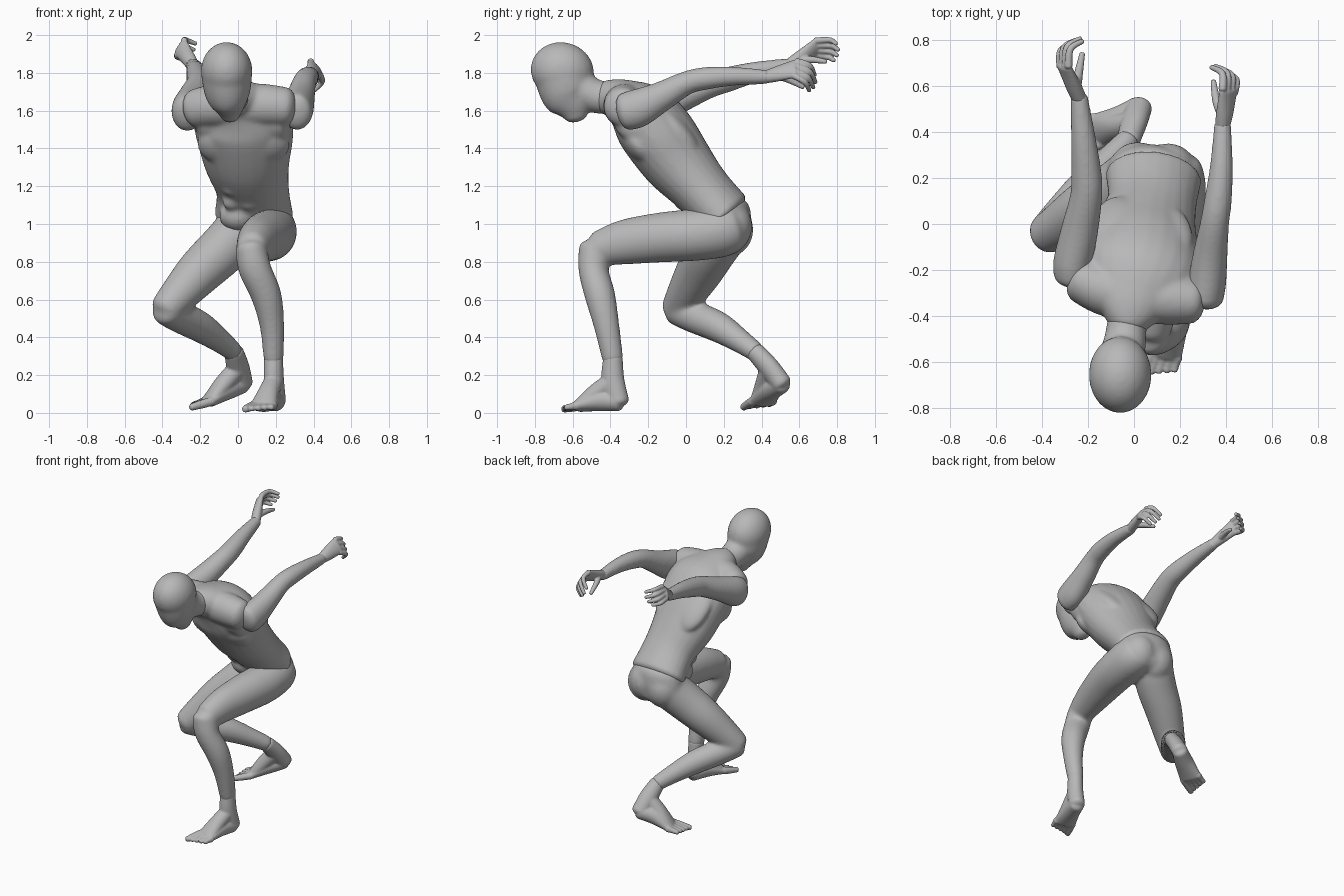
import bpy, bmesh, math
from mathutils import Vector, Matrix, Euler

cube = bpy.data.objects.get("Cube")
if cube:
    bpy.data.objects.remove(cube)

grey = bpy.data.materials.new("plain_grey")
grey.use_nodes = True
colour = (0.48, 0.48, 0.48, 1)
grey.diffuse_color = colour
grey.node_tree.nodes["Principled BSDF"].inputs["Base Color"].default_value = colour

SIDE = (1, -0.2, 0)
SEGS, STEPS = 24, 5


def spline(points):
    """Smoothly resample rows of (x, y, z, half width, half depth)."""
    rows = [Vector(p if len(p) == 5 else (*p, p[3])) for p in points]
    out = []
    for i in range(len(rows) - 1):
        a, b, c, d = (rows[min(max(i + k, 0), len(rows) - 1)] for k in (-1, 0, 1, 2))
        for s in range(STEPS):
            t = s / STEPS
            out.append(b + (c - a) * (t / 2) + (a * 2 - b * 5 + c * 4 - d) * (t * t / 2)
                       + (b * 3 - a - c * 3 + d) * (t ** 3 / 2))
    return out + [rows[-1]]


def loft(bm, points, side=SIDE, cap=0.6):
    """Skin elliptical rings along a path and round off both ends."""
    rows = spline(points)
    rings = []
    for i, row in enumerate(rows):
        along = (rows[min(i + 1, len(rows) - 1)].xyz - rows[max(i - 1, 0)].xyz).normalized()
        wide = Vector(side)
        wide = (wide - along * wide.dot(along)).normalized()
        rings.append((row.xyz, wide, along.cross(wide), row[3], row[4], along))

    def rounded(ring, sign):
        p, w, d, hw, hd, along = ring
        return [(p + along * sign * k * cap * min(hw, hd), w, d,
                 hw * math.sqrt(1 - k * k), hd * math.sqrt(1 - k * k), along)
                for k in (0.4, 0.75, 0.95)]

    rings = rounded(rings[0], -1)[::-1] + rings + rounded(rings[-1], 1)
    loops = []
    for p, w, d, hw, hd, _ in rings:
        angles = [math.tau * k / SEGS for k in range(SEGS)]
        loops.append([bm.verts.new(p + w * hw * math.cos(a) + d * hd * math.sin(a)) for a in angles])
    for lo, hi in zip(loops, loops[1:]):
        for k in range(SEGS):
            n = (k + 1) % SEGS
            bm.faces.new((lo[k], lo[n], hi[n], hi[k]))
    bm.faces.new(loops[0][::-1])
    bm.faces.new(loops[-1])


def blob(bm, centre, radii, tilt=0):
    matrix = Matrix.LocRotScale(Vector(centre), Euler((math.radians(tilt), 0, 0)), Vector(radii))
    bmesh.ops.create_uvsphere(bm, u_segments=24, v_segments=16, radius=1, matrix=matrix)


def finish(name, bm, voxel=0.01, smooth=8):
    """Fuse the overlapping forms into one smooth skin."""
    bmesh.ops.recalc_face_normals(bm, faces=bm.faces)
    mesh = bpy.data.meshes.new(name)
    bm.to_mesh(mesh)
    bm.free()
    mesh.materials.append(grey)
    obj = bpy.data.objects.new(name, mesh)
    bpy.context.collection.objects.link(obj)
    fuse = obj.modifiers.new("fuse", "REMESH")
    fuse.mode, fuse.voxel_size, fuse.use_smooth_shade = "VOXEL", voxel, True
    soft = obj.modifiers.new("soften", "SMOOTH")
    soft.factor, soft.iterations = 0.5, smooth


# Head and neck
bm = bmesh.new()
blob(bm, (-.06, -.655, 1.81), (.137, .169, .152), -15)
loft(bm, [(-.06, -.65, 1.79, .135, .155), (-.055, -.625, 1.69, .12, .143),
          (-.045, -.595, 1.62, .083, .108), (-.04, -.582, 1.568, .05, .062)], (1, 0, 0))
loft(bm, [(-.03, -.43, 1.668, .088), (-.037, -.49, 1.68, .09), (-.05, -.57, 1.72, .1)])
finish("head", bm, smooth=16)

# Torso: trunk, shoulders, upper chest, back, chest and stomach muscles
bm = bmesh.new()
loft(bm, [(.085, .205, 1.05, .21, .147), (.077, .085, 1.18, .195, .154),
          (.047, -.045, 1.33, .23, .184), (.035, -.145, 1.47, .26, .194),
          (.02, -.235, 1.58, .258, .178), (-.01, -.345, 1.655, .17, .116),
          (-.03, -.44, 1.672, .09, .088)], cap=.3)
loft(bm, [(.25, -.335, 1.62, .105, .1), (.12, -.325, 1.628, .115, .112),
          (-.1, -.295, 1.628, .115, .112), (-.225, -.245, 1.61, .105, .1)], (0, 0, 1))
loft(bm, [(.225, -.265, 1.53, .1, .13), (.03, -.235, 1.53, .11, .15),
          (-.165, -.195, 1.53, .1, .13)], (0, .5, .86))
blob(bm, (.0, .085, 1.045), (.1, .09, .085))
for s in (-1, 1):
    blob(bm, (.03 + s * .105, -.235 - s * .02, 1.425), (.14, .07, .125), 35)
    blob(bm, (.035 + s * .1, -.04 - s * .02, 1.51), (.12, .06, .2), 42)
    for k in range(3):
        blob(bm, (.015 + s * .045, -.165 + k * .075 - s * .01, 1.262 - k * .075),
             (.052, .034, .046), 38)
finish("torso", bm, smooth=14)

# Hips and both legs
bm = bmesh.new()
loft(bm, [(.085, .2, 1.07, .196, .138), (.085, .21, .98, .205, .137), (.085, .22, .92, .17, .12)])
blob(bm, (.15, .225, .98), (.125, .125, .14), -15)
blob(bm, (.015, .235, .97), (.125, .122, .14))
loft(bm, [(.17, .235, .98, .13, .135), (.172, .17, .962, .14, .142), (.167, .04, .942, .136, .138),
          (.14, -.12, .93, .127, .133), (.1, -.32, .905, .105, .12),
          (.075, -.46, .87, .086, .095)])
loft(bm, [(.07, -.475, .865, .085, .095), (.09, -.49, .76, .087, .08),
          (.15, -.455, .62, .081, .081), (.18, -.42, .46, .065, .068),
          (.188, -.388, .285, .053, .057)])
loft(bm, [(.01, .215, .985, .13), (-.02, .18, .93, .136), (-.09, .13, .855, .134),
          (-.2, .07, .75, .124), (-.31, .0, .63, .103), (-.38, -.045, .55, .087)])
loft(bm, [(-.38, -.045, .548, .085), (-.31, .04, .51, .086), (-.2, .17, .455, .082),
          (-.1, .28, .385, .065), (-.025, .365, .325, .053)])
finish("legs", bm, smooth=20)

# Arms
arms = {
    "left_arm": [(.31, -.32, 1.595, .1, .08), (.318, -.25, 1.615, .102, .083),
                 (.332, -.13, 1.675, .08, .075), (.35, .0, 1.745, .063), (.365, .1, 1.77, .06),
                 (.38, .25, 1.782, .05), (.385, .43, 1.778, .037)],
    "right_arm": [(-.27, -.22, 1.585, .1, .08), (-.265, -.16, 1.61, .1, .085),
                  (-.237, -.03, 1.67, .081), (-.208, .12, 1.735, .07), (-.207, .22, 1.765, .066),
                  (-.22, .37, 1.805, .054), (-.238, .55, 1.84, .038)],
}
for name, path in arms.items():
    bm = bmesh.new()
    loft(bm, path, (0, 0, 1))
    finish(name, bm)


def hand(name, wrist, index, little, bend, tip, thumb):
    """Palm, four bent fingers and a thumb."""
    bm = bmesh.new()
    wrist, index, little = Vector(wrist), Vector(index), Vector(little)
    bend, tip = Vector(bend), Vector(tip)
    across, knuckles = index - little, (index + little) / 2
    half = across.length / 2
    loft(bm, [(*wrist, .034, .032), (*wrist.lerp(knuckles, .4), half, .032),
              (*knuckles, half * 1.25, .022)], across)
    for k in range(4):
        base = index.lerp(little, k / 3)
        fan = across * (.12 - .08 * k)
        reach = (.95, 1.05, 1, .85)[k]
        loft(bm, [(*base, .018), (*(base + (bend + fan) * reach), .015),
                  (*(base + (tip + fan) * reach), .0115)], across)
    loft(bm, [(*wrist.lerp(knuckles, .25), .024), (*thumb[0], .019), (*thumb[1], .0125)], across)
    finish(name, bm, .005, 3)


hand("left_hand", (.385, .425, 1.778), (.385, .585, 1.86), (.435, .57, 1.785),
     (.005, .07, -.03), (-.045, .1, -.085), [(.36, .53, 1.77), (.345, .62, 1.725)])
hand("right_hand", (-.238, .545, 1.84), (-.285, .685, 1.97), (-.32, .685, 1.895),
     (.005, .08, -.005), (.06, .115, -.025), [(-.24, .66, 1.87), (-.225, .74, 1.86)])


def foot(name, ankle, hock, heel, ball, toe, inner):
    """Ankle, heel, instep and five toes."""
    bm = bmesh.new()
    ankle, hock, heel, ball, toe = map(Vector, (ankle, hock, heel, ball, toe))
    ahead = (toe - ball).normalized()
    across = Vector((0, 0, 1)).cross(ahead).normalized()
    loft(bm, [(*ankle, .05, .052), (*hock, .053, .062), (*heel, .054, .058)], across)
    loft(bm, [(*hock, .05), (*hock.lerp(ball, .5), .058, .05), (*ball, .072, .033)], across)
    loft(bm, [(*heel, .052, .052), (*(heel.lerp(ball, .45) + (hock - heel) * .15), .064, .058),
              (*ball, .078, .034)], across)
    for k in range(5):
        root = ball + across * inner * (.055 - .028 * k)
        end = toe + across * inner * (.065 - .032 * k) - ahead * .013 * k
        size = .023 if k == 0 else .018
        loft(bm, [(*root, .025), (*root.lerp(end, .5), size), (*end, size * .85)], across)
    finish(name, bm, .006, 8)


foot("left_foot", (.188, -.387, .29), (.19, -.387, .17), (.2, -.358, .06),
     (.132, -.565, .038), (.1, -.668, .02), -1)
foot("right_foot", (-.022, .368, .322), (.0, .44, .24), (.022, .505, .155),
     (-.155, .405, .062), (-.268, .365, .03), 1)
